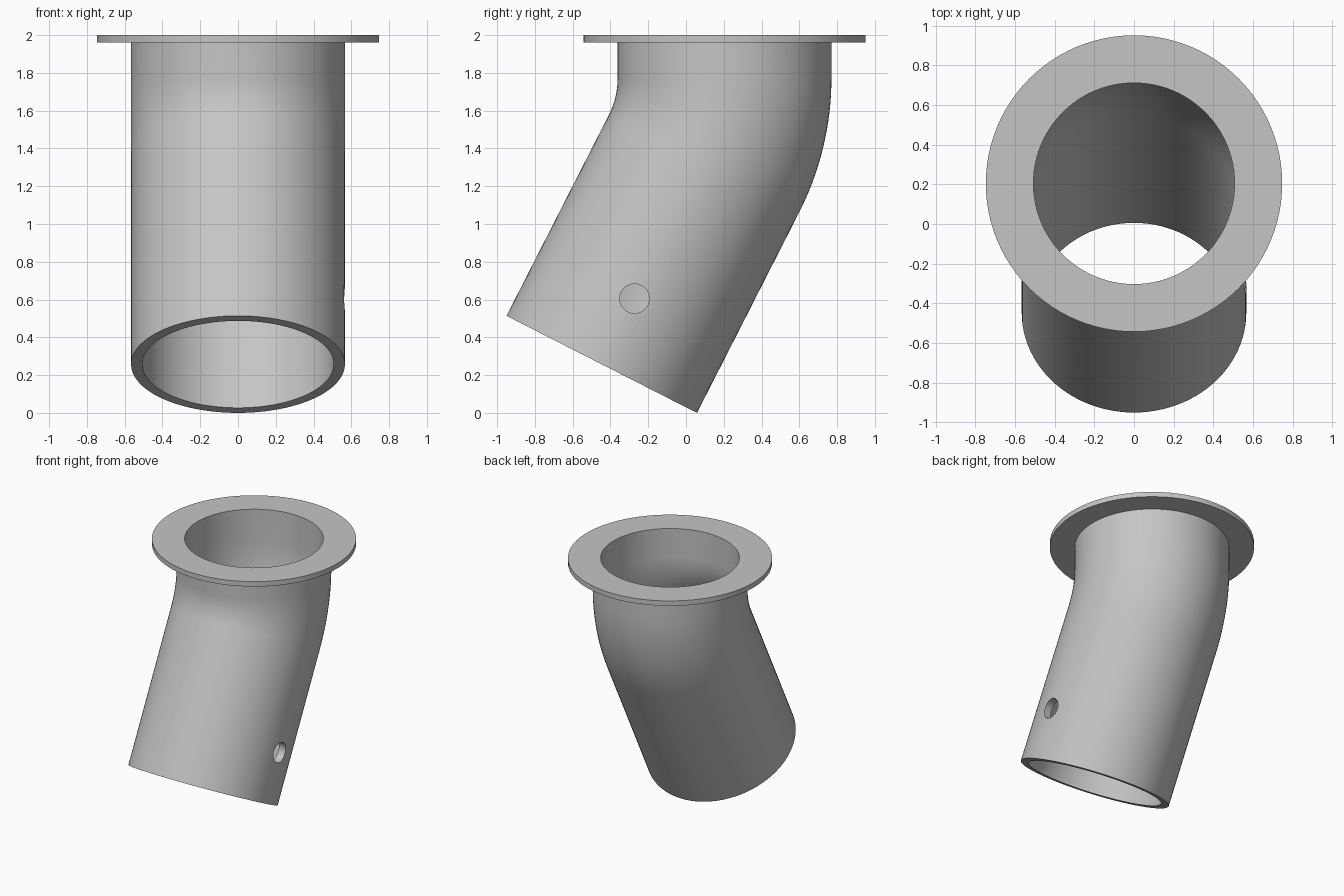
import bpy
import bmesh
from math import sin, cos, tan, radians, pi
from mathutils import Matrix, Vector

if "Cube" in bpy.data.objects:
    bpy.data.objects.remove(bpy.data.objects["Cube"], do_unlink=True)

SEGMENTS = 96
OUTER, INNER, FLANGE = 0.566, 0.507, 0.747
TOP, FLANGE_BASE = 2.0, 1.96
AXIS_Y = 0.204
TILT = radians(27)
BEND_RADIUS = 1.0
BEND_STEPS = 16
LOWER_END = Vector((0, -0.446, 0.257))

# Plain grey material
grey = bpy.data.materials.new("light grey metal")
grey.use_nodes = True
colour = (0.56, 0.56, 0.56, 1)
grey.diffuse_color = colour
grey.node_tree.nodes["Principled BSDF"].inputs["Base Color"].default_value = colour

# Centre line: top straight, circular bend, tilted straight
corner_z = LOWER_END.z + (AXIS_Y - LOWER_END.y) / tan(TILT)
bend_z = corner_z + BEND_RADIUS * tan(TILT / 2)
bend = []
for i in range(BEND_STEPS + 1):
    a = TILT * i / BEND_STEPS
    centre = Vector((0, AXIS_Y - BEND_RADIUS * (1 - cos(a)), bend_z - BEND_RADIUS * sin(a)))
    bend.append((centre, a))
path = bend + [(LOWER_END, TILT)]


def top_at(z):
    return Vector((0, AXIS_Y, z))


# Closed loop of rings: up the outside, round the flange, down the bore
rings = [(c, a, OUTER) for c, a in reversed(path)]
rings += [(top_at(FLANGE_BASE), 0, OUTER), (top_at(FLANGE_BASE), 0, FLANGE),
          (top_at(TOP), 0, FLANGE), (top_at(TOP), 0, INNER)]
rings += [(c, a, INNER) for c, a in path]

bm = bmesh.new()
loops = []
for centre, tilt, radius in rings:
    turn = Matrix.Rotation(-tilt, 3, "X")
    loops.append([bm.verts.new(centre + turn @ Vector((radius * cos(t), radius * sin(t), 0)))
                  for t in (2 * pi * k / SEGMENTS for k in range(SEGMENTS))])
for i, low in enumerate(loops):
    high = loops[(i + 1) % len(loops)]
    for k in range(SEGMENTS):
        n = (k + 1) % SEGMENTS
        bm.faces.new((low[k], low[n], high[n], high[k]))
bmesh.ops.recalc_face_normals(bm, faces=bm.faces)
mesh = bpy.data.meshes.new("flanged_pipe_elbow")
bm.to_mesh(mesh)
bm.free()
mesh.materials.append(grey)
pipe = bpy.data.objects.new("flanged_pipe_elbow", mesh)
bpy.context.collection.objects.link(pipe)

# Round hole through the left wall only
bpy.ops.mesh.primitive_cylinder_add(vertices=48, radius=0.078, depth=0.6,
                                    location=(0.6, -0.273, 0.605), rotation=(0, pi / 2, 0))
cutter = bpy.context.object
cutter.name = "side_hole_cutter"
cutter.hide_render = True
cutter.data.materials.append(grey)
cut = pipe.modifiers.new("side_hole", "BOOLEAN")
cut.operation = "DIFFERENCE"
cut.solver = "EXACT"
cut.object = cutter

bpy.ops.object.select_all(action="DESELECT")
pipe.select_set(True)
bpy.context.view_layer.objects.active = pipe
bpy.ops.object.modifier_apply(modifier=cut.name)
bpy.data.objects.remove(cutter, do_unlink=True)

# Smooth walls with crisp rims
bpy.ops.object.shade_smooth_by_angle(angle=radians(30))
